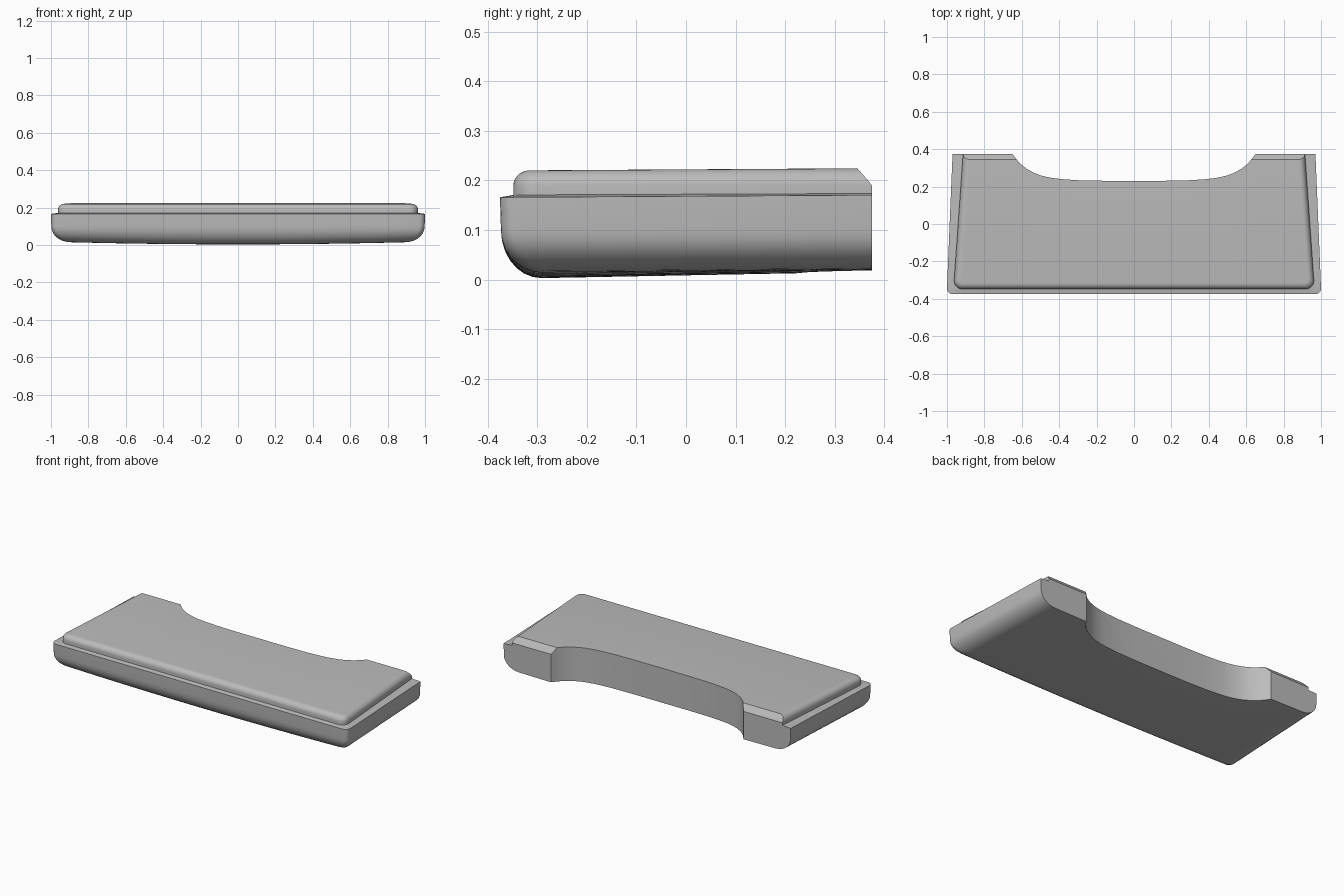
import bpy, bmesh, math

cube = bpy.data.objects.get("Cube")
if cube:
    bpy.data.objects.remove(cube, do_unlink=True)

grey = bpy.data.materials.new("plain grey")
grey.use_nodes = True
grey.diffuse_color = (0.5, 0.5, 0.5, 1)
grey.node_tree.nodes["Principled BSDF"].inputs["Base Color"].default_value = grey.diffuse_color

BACK = 0.375
ARC, COLS, STEPS = 5, 16, 7


def underside(x, y):
    """Shallow belly that rises toward the sides and the back."""
    return 0.018 + 0.01 * y - (0.0095 - 0.009 * y) * max(0, 1 - (x / 0.92) ** 2)


def ring(front_y, front_w, back_w, radius, height):
    """Tapered outline with rounded front corners and matching back points."""
    corner = [(front_w - radius + radius * math.cos(a), front_y + radius - radius * math.sin(a))
              for a in (i / ARC * math.pi / 2 for i in range(ARC + 1))]
    inner = front_w - radius
    front = [(-x, y) for x, y in corner]
    front += [(inner * (2 * i / COLS - 1), front_y) for i in range(1, COLS)]
    front += corner[::-1]
    back = [(x / front_w * back_w, BACK) for x, _ in front]
    points = []
    for x, y in front + back[::-1]:
        z = height(x, y)
        # Back edge is chamfered above the rim
        if y == BACK:
            y -= max(0, z - 0.19) * 0.86
        points.append((x, y, z))
    return points


rings = []
# Rounded lower edge of the tray
for i in range(STEPS + 1):
    a = i / STEPS * math.pi / 2
    inset = 1 - math.sin(a)
    rise = 1 - math.cos(a)
    rings.append(ring(-0.373 + 0.083 * inset, 0.998 - 0.1 * inset, 0.968 - 0.1 * inset, 0.03,
                      lambda x, y, r=rise: underside(x, y) + (0.1 - underside(x, y)) * r))
# Tray rim and ledge
rings.append(ring(-0.375, 1.0, 0.97, 0.03, lambda x, y: 0.168 + 0.006 * y))
rings.append(ring(-0.348, 0.962, 0.914, 0.045, lambda x, y: 0.172 + 0.004 * y))
# Raised deck with a rounded upper edge
for i in range(STEPS + 1):
    a = i / STEPS * math.pi / 2
    inset = 0.033 * (1 - math.cos(a))
    rings.append(ring(-0.348 + inset, 0.962 - inset, 0.914 - inset, 0.045 - inset * 0.8,
                      lambda x, y, s=math.sin(a): 0.189 + (0.033 + 0.006 * y) * s))

bm = bmesh.new()
loops = [[bm.verts.new(p) for p in r] for r in rings]
n = len(loops[0])
for low, high in zip(loops, loops[1:]):
    for i in range(n):
        j = (i + 1) % n
        bm.faces.new((low[i], low[j], high[j], high[i]))
for loop in (loops[0], loops[-1]):
    for i in range(n // 2 - 1):
        bm.faces.new((loop[i], loop[i + 1], loop[n - 2 - i], loop[n - 1 - i]))
bmesh.ops.recalc_face_normals(bm, faces=bm.faces)


def make_object(name, mesh_data):
    mesh = bpy.data.meshes.new(name)
    mesh_data.to_mesh(mesh)
    mesh_data.free()
    mesh.materials.append(grey)
    obj = bpy.data.objects.new(name, mesh)
    bpy.context.collection.objects.link(obj)
    return obj


body = make_object("stepped_tray", bm)

# Cutter for the curved notch in the back
half = [(0.67, 0.41), (0.65, 0.375), (0.628, 0.345), (0.605, 0.32), (0.575, 0.296), (0.54, 0.276),
        (0.5, 0.26), (0.45, 0.248), (0.39, 0.24), (0.3, 0.234), (0.16, 0.231)]
outline = half + [(-x, y) for x, y in reversed(half)]
bm = bmesh.new()
face = bm.faces.new([bm.verts.new((x, y, -0.2)) for x, y in outline])
extruded = bmesh.ops.extrude_face_region(bm, geom=[face])["geom"]
bmesh.ops.translate(bm, vec=(0, 0, 0.7), verts=[v for v in extruded if isinstance(v, bmesh.types.BMVert)])
bmesh.ops.recalc_face_normals(bm, faces=bm.faces)
cutter = make_object("notch_cutter", bm)
cutter.hide_render = True

notch = body.modifiers.new("notch", 'BOOLEAN')
notch.operation = 'DIFFERENCE'
notch.solver = 'EXACT'
notch.object = cutter
bpy.ops.object.select_all(action='DESELECT')
body.select_set(True)
bpy.context.view_layer.objects.active = body
bpy.ops.object.modifier_apply(modifier=notch.name)
bpy.data.objects.remove(cutter, do_unlink=True)
bpy.ops.object.shade_smooth_by_angle(angle=math.radians(30))
